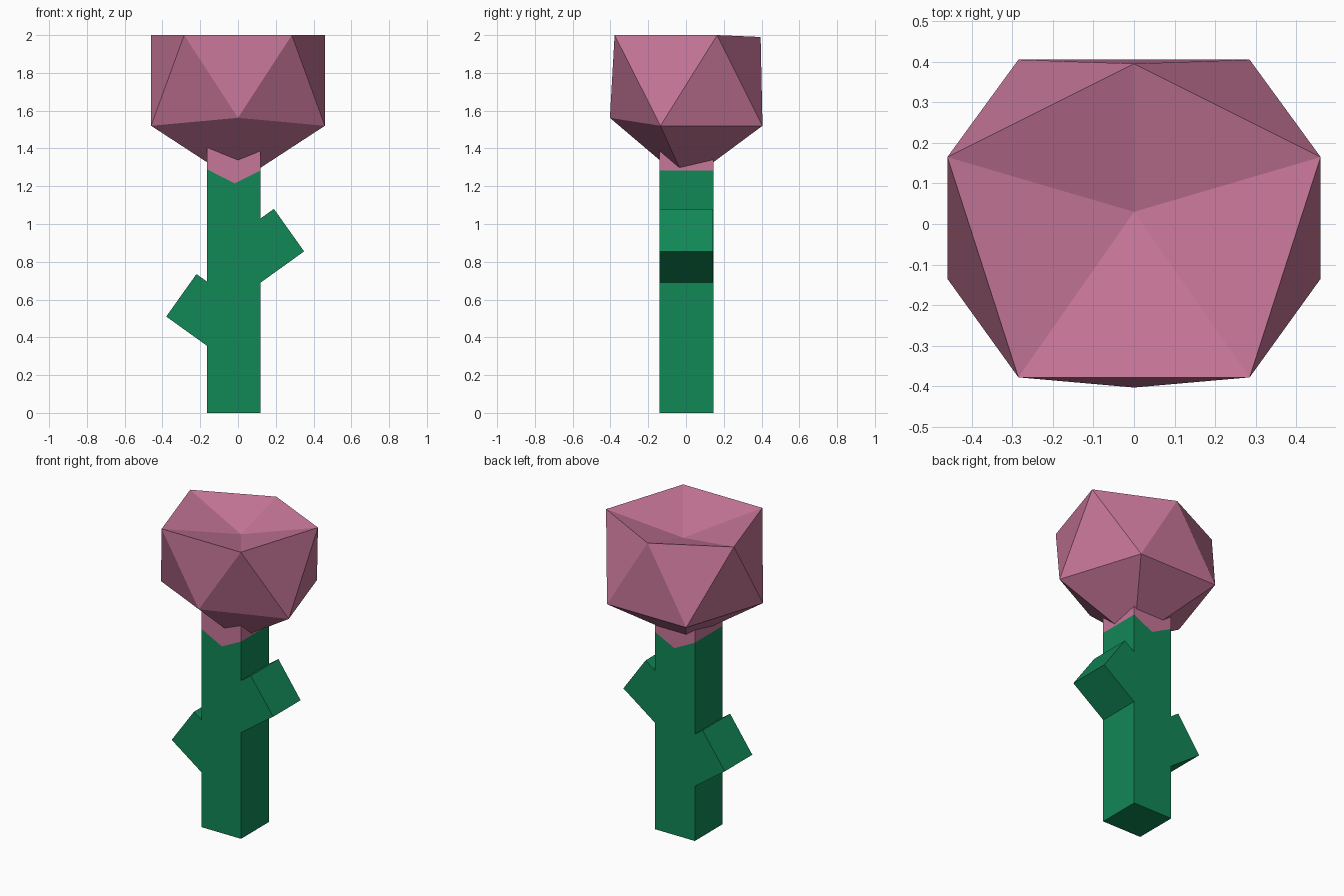
import bpy

if "Cube" in bpy.data.objects:
    bpy.data.objects.remove(bpy.data.objects["Cube"])


def material(name, rgb):
    m = bpy.data.materials.new(name)
    lin = [(c / 255 / 12.92 if c < 11 else ((c / 255 + 0.055) / 1.055) ** 2.4) for c in rgb]
    m.diffuse_color = (*lin, 1)
    m.use_nodes = True
    m.node_tree.nodes["Principled BSDF"].inputs["Base Color"].default_value = m.diffuse_color
    return m


GREEN = material("stem green", (17, 135, 86))
PINK = material("petal pink", (198, 118, 152))


def mesh_object(name, verts, faces, mat):
    me = bpy.data.meshes.new(name)
    me.from_pydata(verts, [], faces)
    me.materials.append(mat)
    ob = bpy.data.objects.new(name, me)
    bpy.context.collection.objects.link(ob)
    return ob


def prism(name, profile, y0, y1, mat):
    """Extrude an x-z profile (counter-clockwise seen from the front) along y."""
    n = len(profile)
    verts = [(x, y, z) for y in (y0, y1) for x, z in profile]
    faces = [tuple(range(n)), tuple(range(2 * n - 1, n - 1, -1))]
    faces += [(i, i + n, (i + 1) % n + n, (i + 1) % n) for i in range(n)]
    return mesh_object(name, verts, faces, mat)


# Square stem with a V-shaped top, and the pink collar sitting in it
L, R, Y0, Y1 = -0.165, 0.12, -0.14, 0.145
prism("stem", [(L, 0), (R, 0), (R, 1.283), (-0.018, 1.215), (L, 1.29)], Y0, Y1, GREEN)
prism("collar", [(L, 1.29), (-0.018, 1.215), (R, 1.283), (R, 1.42), (L, 1.42)], Y0, Y1, PINK)

# Stubby leaves tilted upward on each side
prism("right_leaf", [(0.35, 0.855), (0.19, 1.08), (-0.04, 0.915), (0.12, 0.69)],
      Y0 + 0.001, Y1 - 0.001, GREEN)
prism("left_leaf", [(-0.38, 0.51), (-0.15, 0.345), (0.01, 0.57), (-0.22, 0.735)],
      Y0 + 0.001, Y1 - 0.001, GREEN)

# Blossom: a twenty-sided ball with its top point pushed in
upper = [(-0.285, -0.378, 2), (0.285, -0.378, 2), (0.46, 0.165, 2),
         (0, 0.395, 1.99), (-0.46, 0.165, 2)]
lower = [(0, -0.403, 1.562), (0.46, -0.135, 1.52), (0.285, 0.405, 1.52),
         (-0.285, 0.405, 1.52), (-0.46, -0.135, 1.52)]
verts = upper + lower + [(0, 0.03, 1.885), (0, 0, 1.22)]
faces = []
for i in range(5):
    j = (i + 1) % 5
    faces += [(i, j, 10), (i, 5 + i, j), (j, 5 + i, 5 + j), (5 + j, 5 + i, 11)]
mesh_object("blossom", verts, faces, PINK)

# Right leaf profile runs counter-clockwise like the others; make all normals consistent
import bmesh
for ob in bpy.context.collection.objects:
    bm = bmesh.new()
    bm.from_mesh(ob.data)
    bmesh.ops.recalc_face_normals(bm, faces=bm.faces)
    bm.to_mesh(ob.data)
    bm.free()
